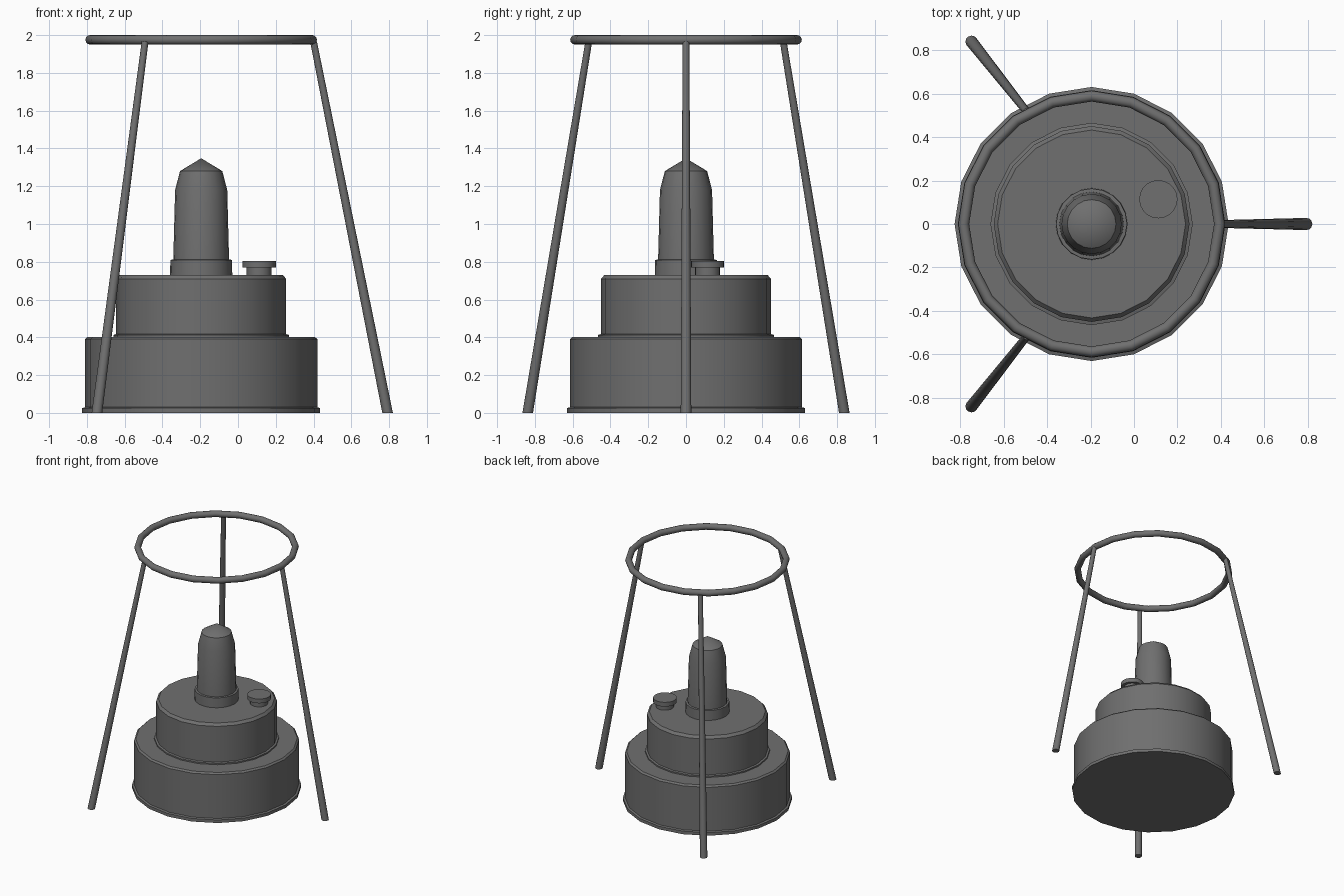
import bpy, bmesh, math
from mathutils import Vector

if "Cube" in bpy.data.objects:
    bpy.data.objects.remove(bpy.data.objects["Cube"])

AXIS_X = -0.195   # shared axis of tank, burner and ring
SIDES = 20

metal = bpy.data.materials.new("dull grey metal")
metal.use_nodes = True
GREY = (0.16, 0.16, 0.16, 1)
metal.diffuse_color = GREY
metal.node_tree.nodes["Principled BSDF"].inputs["Base Color"].default_value = GREY


def finish(obj, angle=32):
    obj.data.materials.append(metal)
    bpy.ops.object.select_all(action='DESELECT')
    obj.select_set(True)
    bpy.context.view_layer.objects.active = obj
    bpy.ops.object.shade_smooth_by_angle(angle=math.radians(angle))
    return obj


def from_bmesh(name, bm, angle=32):
    bmesh.ops.recalc_face_normals(bm, faces=bm.faces)
    mesh = bpy.data.meshes.new(name)
    bm.to_mesh(mesh)
    bm.free()
    obj = bpy.data.objects.new(name, mesh)
    bpy.context.collection.objects.link(obj)
    return finish(obj, angle)


def lathe(name, profile, x=AXIS_X, y=0, angle=32):
    """Turn (radius, height) points about a vertical axis and cap the ends."""
    bm = bmesh.new()
    rings = []
    for r, z in profile:
        if r == 0:
            rings.append([bm.verts.new((x, y, z))] * SIDES)
            continue
        turns = [i * math.tau / SIDES for i in range(SIDES)]
        rings.append([bm.verts.new((x + r * math.cos(a), y + r * math.sin(a), z))
                      for a in turns])
    for low, high in zip(rings, rings[1:]):
        for i in range(SIDES):
            j = (i + 1) % SIDES
            corners = [low[i], low[j], high[j], high[i]]
            bm.faces.new(list(dict.fromkeys(corners)))
    for ring in (rings[0], rings[-1]):
        if ring[0] is not ring[1]:
            bm.faces.new(ring)
    return from_bmesh(name, bm, angle)


# Stepped tank with a thin lip under each tier
lathe("lower_tank", [(0.63, 0), (0.63, 0.025), (0.615, 0.03),
                     (0.615, 0.39), (0.602, 0.402)])
lathe("upper_tank", [(0.465, 0.40), (0.465, 0.413), (0.45, 0.417),
                     (0.45, 0.71), (0.432, 0.73)])

# Burner with collar and pointed dome
lathe("burner_collar", [(0.165, 0.725), (0.163, 0.81), (0.148, 0.812)])
lathe("burner", [(0.148, 0.80), (0.138, 1.18), (0.112, 1.28), (0, 1.348)], angle=40)

# Filler neck and cap
lathe("filler_neck", [(0.066, 0.725), (0.066, 0.775)], 0.112, 0.114)
lathe("filler_cap", [(0.088, 0.77), (0.088, 0.805)], 0.112, 0.114)

# Support ring
bpy.ops.mesh.primitive_torus_add(major_radius=0.588, minor_radius=0.025,
                                 major_segments=SIDES, minor_segments=12,
                                 location=(AXIS_X, 0, 1.975))
ring = bpy.context.object
ring.name = "support_ring"
finish(ring, 45)


# Tapered legs leaning in from flat feet to the ring
def leg(name, foot, top):
    bm = bmesh.new()
    ends = []
    for centre, radius in ((foot, 0.028), (top, 0.018)):
        ends.append([bm.verts.new(Vector(centre) + Vector((radius * math.cos(a), radius * math.sin(a), 0)))
                     for a in (i * math.tau / 12 for i in range(12))])
    for i in range(12):
        j = (i + 1) % 12
        bm.faces.new((ends[0][i], ends[0][j], ends[1][j], ends[1][i]))
    for end in ends:
        bm.faces.new(end)
    from_bmesh(name, bm)


leg("left_leg", (0.792, 0, 0), (0.4, 0, 1.965))
for side, name in ((-1, "front_right_leg"), (1, "back_right_leg")):
    leg(name, (-0.747, side * 0.838, 0), (-0.492, side * 0.515, 1.965))
